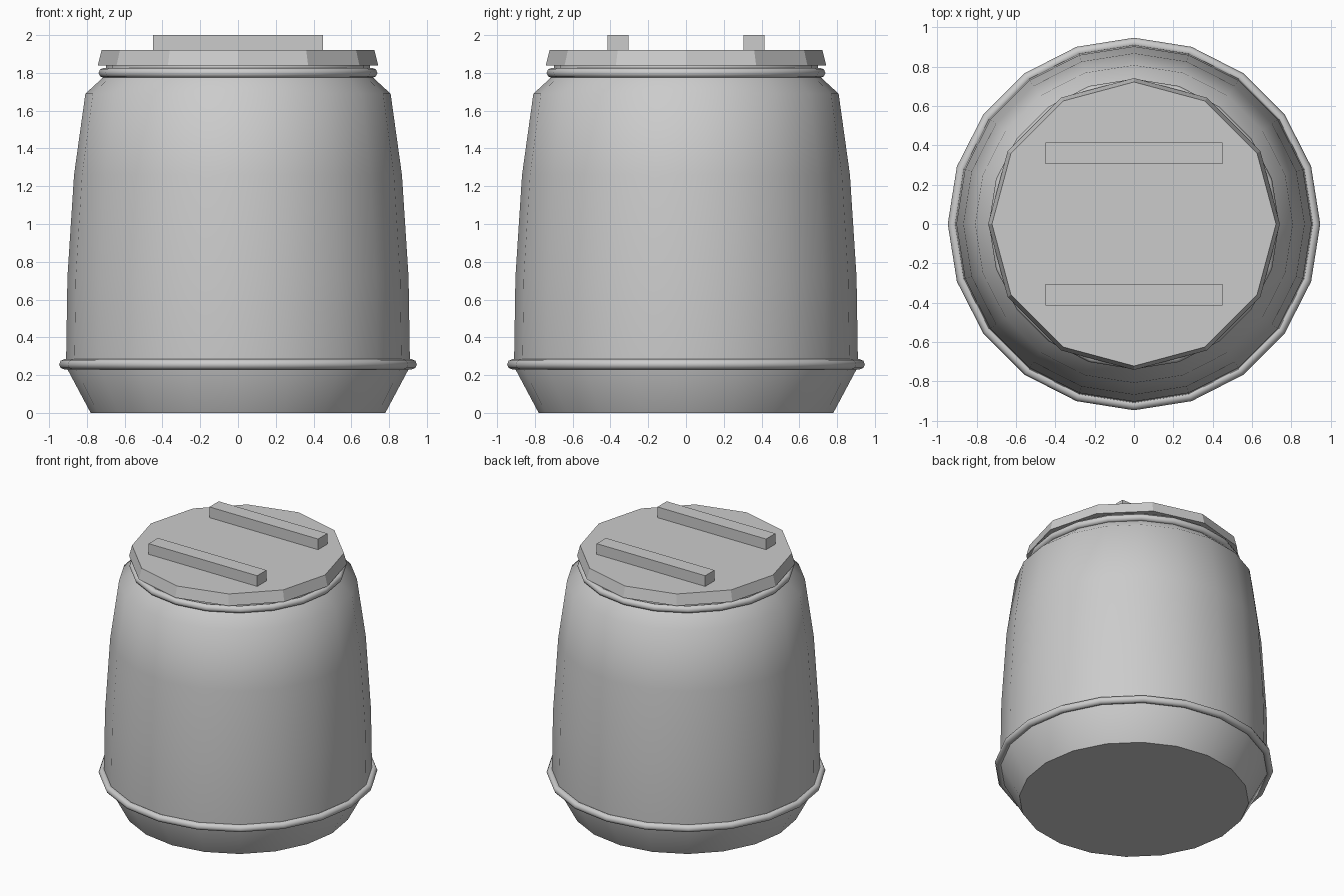
import bpy, bmesh, math

if "Cube" in bpy.data.objects:
    bpy.data.objects.remove(bpy.data.objects["Cube"])

SIDES = 20


def make_object(name, bm, smooth_angle=None):
    bmesh.ops.recalc_face_normals(bm, faces=bm.faces)
    me = bpy.data.meshes.new(name)
    bm.to_mesh(me)
    bm.free()
    ob = bpy.data.objects.new(name, me)
    bpy.context.collection.objects.link(ob)
    if smooth_angle:
        bpy.ops.object.select_all(action='DESELECT')
        ob.select_set(True)
        bpy.context.view_layer.objects.active = ob
        bpy.ops.object.shade_smooth_by_angle(angle=math.radians(smooth_angle))
    return ob


def lathe(name, profile, sides, closed=False, smooth_angle=None):
    """Spin (radius, z) points round z; open profiles get end caps."""
    bm = bmesh.new()
    rings = []
    for r, z in profile:
        rings.append([bm.verts.new((r * math.cos(2 * math.pi * i / sides),
                                    r * math.sin(2 * math.pi * i / sides), z))
                      for i in range(sides)])
    pairs = list(zip(rings, rings[1:]))
    if closed:
        pairs.append((rings[-1], rings[0]))
    else:
        bm.faces.new(rings[0][::-1])
        bm.faces.new(rings[-1])
    for a, b in pairs:
        for i in range(sides):
            j = (i + 1) % sides
            bm.faces.new((a[i], a[j], b[j], b[i]))
    return make_object(name, bm, smooth_angle)


def hoop(name, radius, z, thickness):
    section = [(radius + thickness * math.cos(math.pi * k / 4),
                z + thickness * math.sin(math.pi * k / 4)) for k in range(8)]
    return lathe(name, section, SIDES, closed=True, smooth_angle=50)


# Barrel body: tapered foot, bulging wall, shoulder and neck
lathe("barrel_body",
      [(0.78, 0), (0.908, 0.24), (0.91, 0.28), (0.903, 0.72), (0.868, 1.26),
       (0.808, 1.69), (0.715, 1.775), (0.70, 1.80), (0.70, 1.845)],
      SIDES, smooth_angle=50)

# Rounded hoops
hoop("lower_hoop", 0.92, 0.257, 0.027)
hoop("upper_hoop", 0.712, 1.80, 0.026)

# Faceted lid
lathe("lid", [(0.742, 1.84), (0.722, 1.92)], 12)

# Two grip bars on the lid
for side, y in (("front", -0.36), ("back", 0.36)):
    bm = bmesh.new()
    bmesh.ops.create_cube(bm, size=1)
    bmesh.ops.scale(bm, vec=(0.90, 0.11, 0.085), verts=bm.verts)
    bmesh.ops.translate(bm, vec=(0, y, 1.9575), verts=bm.verts)
    make_object(side + "_lid_bar", bm)
